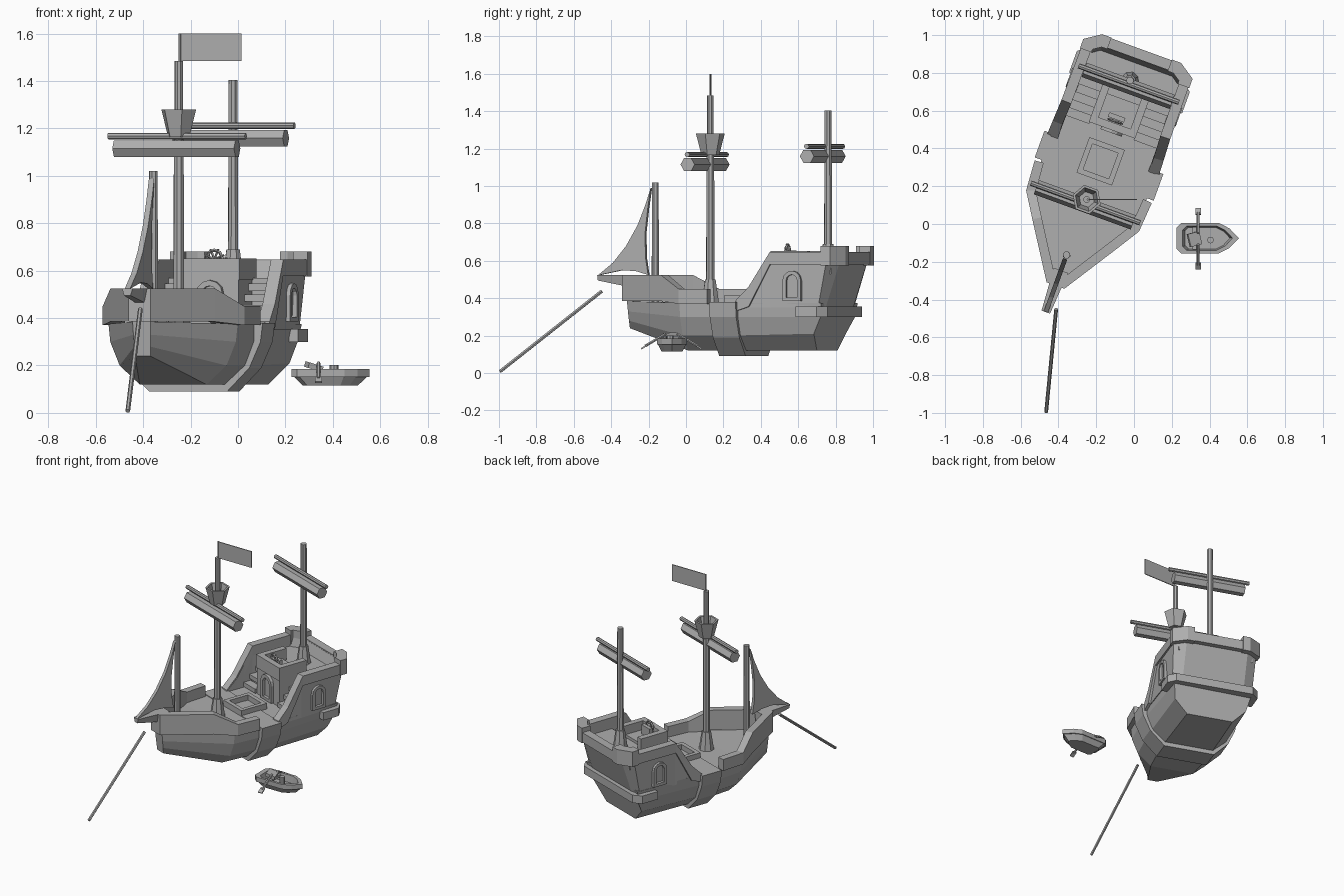
import bpy, bmesh, math
from mathutils import Vector, Matrix

if "Cube" in bpy.data.objects:
    bpy.data.objects.remove(bpy.data.objects["Cube"], do_unlink=True)

grey = bpy.data.materials.new("plain_grey")
grey.use_nodes = True
grey.diffuse_color = (0.42, 0.42, 0.42, 1)
grey.node_tree.nodes["Principled BSDF"].inputs["Base Color"].default_value = (0.42, 0.42, 0.42, 1)

SHIP = Matrix.Translation((-0.25, 0.13, 0)) @ Matrix.Rotation(math.radians(-20), 4, 'Z')
WORLD = Matrix.Identity(4)


def build(name, verts, faces, frame=SHIP, mirror=False):
    bm = bmesh.new()
    vs = [bm.verts.new(v) for v in verts]
    for f in faces:
        bm.faces.new([vs[i] for i in f])
    bmesh.ops.recalc_face_normals(bm, faces=bm.faces)
    me = bpy.data.meshes.new(name)
    bm.to_mesh(me)
    bm.free()
    me.materials.append(grey)
    ob = bpy.data.objects.new(name, me)
    bpy.context.collection.objects.link(ob)
    ob.matrix_world = frame
    if mirror:
        ob.modifiers.new("Mirror", 'MIRROR')
    return ob


def loft(name, rings, frame=SHIP, mirror=False, closed=False):
    n, m = len(rings[0]), len(rings)
    faces = []
    for r in range(m if closed else m - 1):
        a, b = r * n, (r + 1) % m * n
        faces += [(a + i, a + (i + 1) % n, b + (i + 1) % n, b + i) for i in range(n)]
    if not closed:
        faces += [tuple(range(n)), tuple(range((m - 1) * n, m * n))]
    return build(name, [v for r in rings for v in r], faces, frame, mirror)


def side_prism(name, profile, u0, u1, mirror=False):
    return loft(name, [[(u, v, z) for v, z in profile] for u in (u0, u1)], mirror=mirror)


def box(name, lo, hi, frame=SHIP, mirror=False):
    (a, b, c), (d, e, f) = lo, hi
    return loft(name, [[(a, b, z), (d, b, z), (d, e, z), (a, e, z)] for z in (c, f)], frame, mirror)


def rod(name, a, b, r1, r2=None, sides=8, frame=SHIP):
    a, b = Vector(a), Vector(b)
    q = (b - a).to_track_quat('Z', 'Y')
    rings = []
    for p, r in ((a, r1), (b, r1 if r2 is None else r2)):
        rings.append([p + q @ Vector((r * math.cos(math.tau * i / sides),
                                      r * math.sin(math.tau * i / sides), 0)) for i in range(sides)])
    return loft(name, rings, frame)


def wall(name, path, thick):
    """Mitred wall; path points are u, v, bottom, top and an optional shift of the foot."""
    pts = [Vector(p[:2]) for p in path]
    rings = []
    for i, p in enumerate(path):
        dirs = [(pts[j + 1] - pts[j]).normalized() for j in (i - 1, i) if 0 <= j < len(pts) - 1]
        norms = [Vector((d.y, -d.x)) for d in dirs]
        n = sum(norms, Vector((0, 0))).normalized()
        q = pts[i] + n * thick / n.dot(norms[0])
        du, dv = p[4:] if len(p) > 4 else (0, 0)
        o = pts[i]
        rings.append([(o.x + du, o.y + dv, p[2]), (o.x, o.y, p[3]),
                      (q.x, q.y, p[3]), (q.x + du, q.y + dv, p[2])])
    return loft(name, rings, mirror=True)


def arch_frame(name, half, bottom, spring, place, mirror):
    def arch(h, lift):
        curve = [(h * math.cos(math.pi * i / 6), spring + h * math.sin(math.pi * i / 6)) for i in range(7)]
        return [(h, bottom + lift)] + curve + [(-h, bottom + lift)]
    outer, inner = arch(half, 0), arch(half * 0.6, 0.02)
    rings = [[place(a, z, d) for a, z in pts]
             for pts, d in ((outer, 0), (outer, 1), (inner, 1), (inner, 0))]
    return loft(name, rings, mirror=mirror, closed=True)


# Hull: each station lists half width, position and height from deck to keel
stations = [
    [(.04, -.46, .385), (.038, -.455, .33), (.036, -.45, .28), (.034, -.445, .24)],
    [(.29, -.07, .375), (.282, -.07, .30), (.24, -.07, .20), (.15, -.07, .12)],
    [(.30, .19, .375), (.30, .19, .30), (.26, .19, .20), (.17, .19, .12)],
    [(.285, .735, .375), (.27, .725, .30), (.25, .68, .21), (.16, .665, .12)],
]
loft("hull", [s + [(-u, v, z) for u, v, z in reversed(s)] for s in stations])

# Keel strap around the middle
strap = [(.335, .38), (.325, .30), (.275, .19), (.175, .09)]
strap += [(-u, z) for u, z in reversed(strap)]
loft("hull_strap", [[(u, v, z) for u, z in strap] for v in (.115, .265)])

# Bulwarks, rails and stern
wall("bow_rail", [(.33, .10, .37, .45), (.318, -.065, .37, .45), (.235, -.197, .385, .525),
                  (.05, -.485, .385, .525), (0, -.485, .385, .525)], .05)
wall("quarter_wall", [(.295, .25, .35, .38), (.295, .33, .35, .45), (.293, .45, .35, .64),
                      (.293, .775, .35, .64, -.012, -.06), (.215, .83, .35, .64, 0, -.095),
                      (0, .83, .35, .64, 0, -.095)], -.04)
wall("quarter_rail", [(.315, .255, .33, .385), (.312, .33, .355, .46), (.306, .45, .58, .648),
                      (.303, .79, .58, .648), (.22, .846, .58, .648), (0, .846, .58, .648)], -.055)
wall("stern_corner_post", [(.308, .74, .575, .68), (.308, .792, .575, .68),
                           (.222, .85, .575, .68), (.17, .85, .575, .68)], -.065)
wall("stern_wale", [(.318, .60, .30, .355), (.318, .72, .30, .355),
                    (.27, .765, .30, .355), (0, .765, .30, .355)], -.07)

# Quarterdeck, cabin and stairs
side_prism("quarterdeck", [(.56, .37), (.6, .37), (.6, .53), (.78, .53), (.78, .57), (.56, .57)], -.26, .26)
box("cabin", (-.125, .395, .37), (.125, .565, .59))
wall("cabin_parapet", [(.13, .60, .56, .652), (.13, .39, .56, .652), (0, .39, .56, .652)], .04)
for i in range(4):
    v, z = .38 + .045 * i, .41 + .045 * i
    box(f"stair_tread_{i + 1}", (.125, v, z - .03), (.258, v + .055, z), mirror=True)
arch_frame("cabin_door_frame", .06, .38, .50, lambda a, z, d: (a, .40 - .025 * d, z), False)
arch_frame("side_window_frame", .052, .385, .495, lambda a, z, d: (.28 + .03 * d, .575 + a, z), True)

# Hatch with a sunken opening
loft("hatch_coaming", [[(sx * h, .215 + sy * h, z) for sx, sy in ((-1, -1), (1, -1), (1, 1), (-1, 1))]
                       for h, z in ((.10, .37), (.10, .415), (.072, .415), (.072, .378))])

# Ship's wheel
box("wheel_stand", (-.045, .45, .58), (.045, .475, .655))
rim = [[((.035 + .007 * c) * math.cos(t), .44 + .007 * s, .652 + (.035 + .007 * c) * math.sin(t))
        for c, s in ((1, 0), (0, 1), (-1, 0), (0, -1))]
       for t in [math.tau * i / 8 for i in range(8)]]
loft("wheel_rim", rim, closed=True)
for k in range(4):
    t = math.pi * (k + .5) / 4
    d = Vector((math.cos(t), 0, math.sin(t))) * .046
    c = Vector((0, .44, .648))
    rod(f"wheel_spoke_{k + 1}", c - d, c + d, .005, sides=4)

# Masts with flared feet
rod("main_mast", (0, 0, .37), (0, 0, 1.19), .024, .022)
rod("main_topmast", (0, 0, 1.17), (0, 0, 1.485), .018)
rod("main_mast_foot", (0, 0, .37), (0, 0, .50), .05, .03)
rod("mizzen_mast", (0, .67, .55), (0, .67, 1.405), .023, .02)
rod("mizzen_mast_foot", (0, .67, .55), (0, .67, .69), .05, .03)
rod("fore_mast", (0, -.313, .37), (0, -.313, 1.02), .021, .019)

# Crow's nest
loft("crows_nest", [[(r * math.cos(math.tau * i / 6), r * math.sin(math.tau * i / 6), z) for i in range(6)]
                    for r, z in ((.048, 1.165), (.078, 1.28), (.064, 1.28), (.042, 1.19))])

# Yards with furled sails
for label, v, z, half in (("main", -.02, 1.168, .308), ("mizzen", .65, 1.212, .283)):
    rod(f"{label}_yard", (-half, v, z), (half, v, z), .014)
    rod(f"{label}_furled_sail", (.035 - half, v - .01, z - .053), (half - .035, v - .01, z - .053), .04, sides=6)

# Flag and its staff
box("flag", (-.245, .127, 1.485), (.015, .133, 1.6), WORLD)
rod("flag_staff", (-.245, .13, 1.48), (-.245, .13, 1.6), .006, sides=6, frame=WORLD)

# Bowsprit and jib
loft("bowsprit", [[(-w, v, .525), (w, v, .525), (w * .6, v, low), (-w * .6, v, low)]
                  for v, w, low in ((-.635, .024, .495), (-.40, .04, .45))])
side_prism("jib_sail", [(-.335, .99), (-.365, .90), (-.41, .79), (-.475, .68), (-.55, .59), (-.635, .523),
                        (-.50, .55), (-.42, .545), (-.35, .525), (-.365, .62), (-.367, .75), (-.352, .88)],
           -.012, .012)

# Anchor line
rod("anchor_line", (-.465, -.995, .008), (-.412, -.45, .438), .01, sides=6, frame=WORLD)

# Rowing boat
half = [(.225, .055), (.25, .08), (.45, .08), (.505, .052), (.555, 0)]
outline = half + [(x, -y) for x, y in reversed(half[:-1])]


def boat_ring(s, z):
    return [(.39 + (x - .39) * s, -.075 + y * s, z) for x, y in outline]


loft("rowing_boat", [boat_ring(s, z) for s, z in
                     ((.70, .115), (.93, .152), (1, .152), (1, .185), (.80, .185), (.72, .135))], WORLD)
box("boat_bench", (.31, -.135, .16), (.345, -.015, .175), WORLD)
rod("boat_stool", (.405, -.085, .13), (.405, -.085, .202), .018, frame=WORLD)
crate = box("boat_bundle", (-.032, -.035, -.012), (.032, .035, .012), WORLD)
crate.matrix_world = Matrix.Translation((.32, -.08, .195)) @ Matrix.Rotation(.3, 4, 'Y') @ Matrix.Rotation(.25, 4, 'Z')
for side, s in (("left", 1), ("right", -1)):
    rod(f"{side}_oar", (.34, -.078 + s * .03, .21), (.34, -.078 + s * .14, .145), .008, sides=6, frame=WORLD)
    blade = box(f"{side}_oar_blade", (-.015, -.02, -.004), (.015, .02, .004), WORLD)
    blade.matrix_world = Matrix.Translation((.34, -.078 + s * .145, .14)) @ Matrix.Rotation(-s * .6, 4, 'X')
